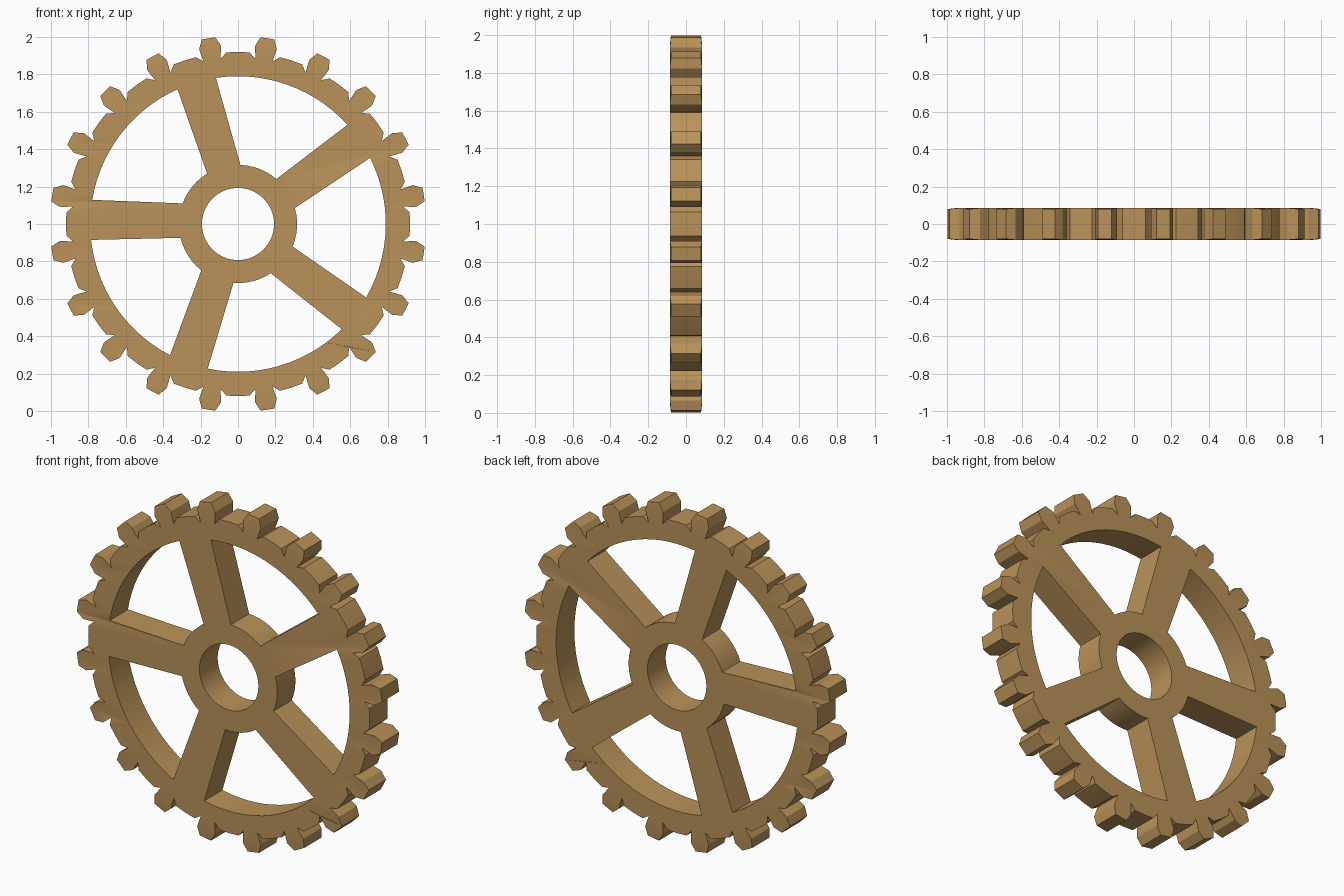
import bpy, math

if "Cube" in bpy.data.objects:
    bpy.data.objects.remove(bpy.data.objects["Cube"])

HALF = 0.085                      # half thickness of the wheel
TEETH, SPOKES = 20, 5
BORE, HUB, RIM_IN, RIM_OUT = 0.193, 0.316, 0.79, 0.92


def polar(r, a):
    return (r * math.cos(a), r * math.sin(a))


def arc(r, a0, a1, n):
    return [polar(r, a0 + (a1 - a0) * i / n) for i in range(n + 1)]


def add_loop(curve, pts):
    s = curve.splines.new('POLY')
    s.points.add(len(pts) - 1)
    for p, (x, y) in zip(s.points, pts):
        p.co = (x, y, 0, 1)
    s.use_cyclic_u = True


curve = bpy.data.curves.new("gear_profile", 'CURVE')
curve.dimensions = '2D'
curve.fill_mode = 'BOTH'
curve.extrude = HALF

# Toothed outer edge: (radius, sideways offset) of one tooth with small root notches
half_tooth = [(0.916, 0.082), (0.886, 0.046), (0.955, 0.059), (1.005, 0.037)]
tooth = [(r, -t) for r, t in half_tooth] + half_tooth[::-1]
step = 2 * math.pi / TEETH
outer = []
for k in range(TEETH):
    a = step * (k + 0.5)
    ca, sa = math.cos(a), math.sin(a)
    outer += [(r * ca - t * sa, r * sa + t * ca) for r, t in tooth]
    outer.append(polar(RIM_OUT, a + step / 2))
add_loop(curve, outer)

# Windows between the tapered, slightly offset spokes
def edge(base, r, half, off, side):
    return base + math.asin((off + side * half) / r)

pitch = 2 * math.pi / SPOKES
for k in range(SPOKES):
    a, b = math.pi + k * pitch, math.pi + (k + 1) * pitch
    inner = arc(HUB, edge(a, HUB, 0.092, -0.018, 1), edge(b, HUB, 0.092, -0.018, -1), 6)
    rim = arc(RIM_IN, edge(a, RIM_IN, 0.107, -0.022, 1), edge(b, RIM_IN, 0.107, -0.022, -1), 14)
    add_loop(curve, inner + rim[::-1])

# Axle bore
add_loop(curve, arc(BORE, 0, 2 * math.pi, 40)[:-1])

# Solid gear wheel, stood upright
gear = bpy.data.objects.new("gear_wheel", curve)
bpy.context.collection.objects.link(gear)
bpy.context.view_layer.objects.active = gear
gear.select_set(True)
bpy.ops.object.convert(target='MESH')
gear = bpy.context.object
gear.name = "gear_wheel"
for v in gear.data.vertices:
    x, y, z = v.co
    if math.hypot(x, y) > 0.98:   # tooth tips are a touch thinner
        z *= 0.94
    v.co = (x, -z, y + 1)

# Merge the caps to the walls
import bmesh
bm = bmesh.new()
bm.from_mesh(gear.data)
bmesh.ops.remove_doubles(bm, verts=bm.verts, dist=0.0005)
bmesh.ops.recalc_face_normals(bm, faces=bm.faces)
bm.to_mesh(gear.data)
bm.free()

wood = bpy.data.materials.new("tan_wood")
wood.diffuse_color = (0.49, 0.29, 0.1, 1)
wood.use_nodes = True
wood.node_tree.nodes["Principled BSDF"].inputs["Base Color"].default_value = wood.diffuse_color
gear.data.materials.clear()
gear.data.materials.append(wood)
bpy.ops.object.shade_smooth_by_angle(angle=math.radians(25))
